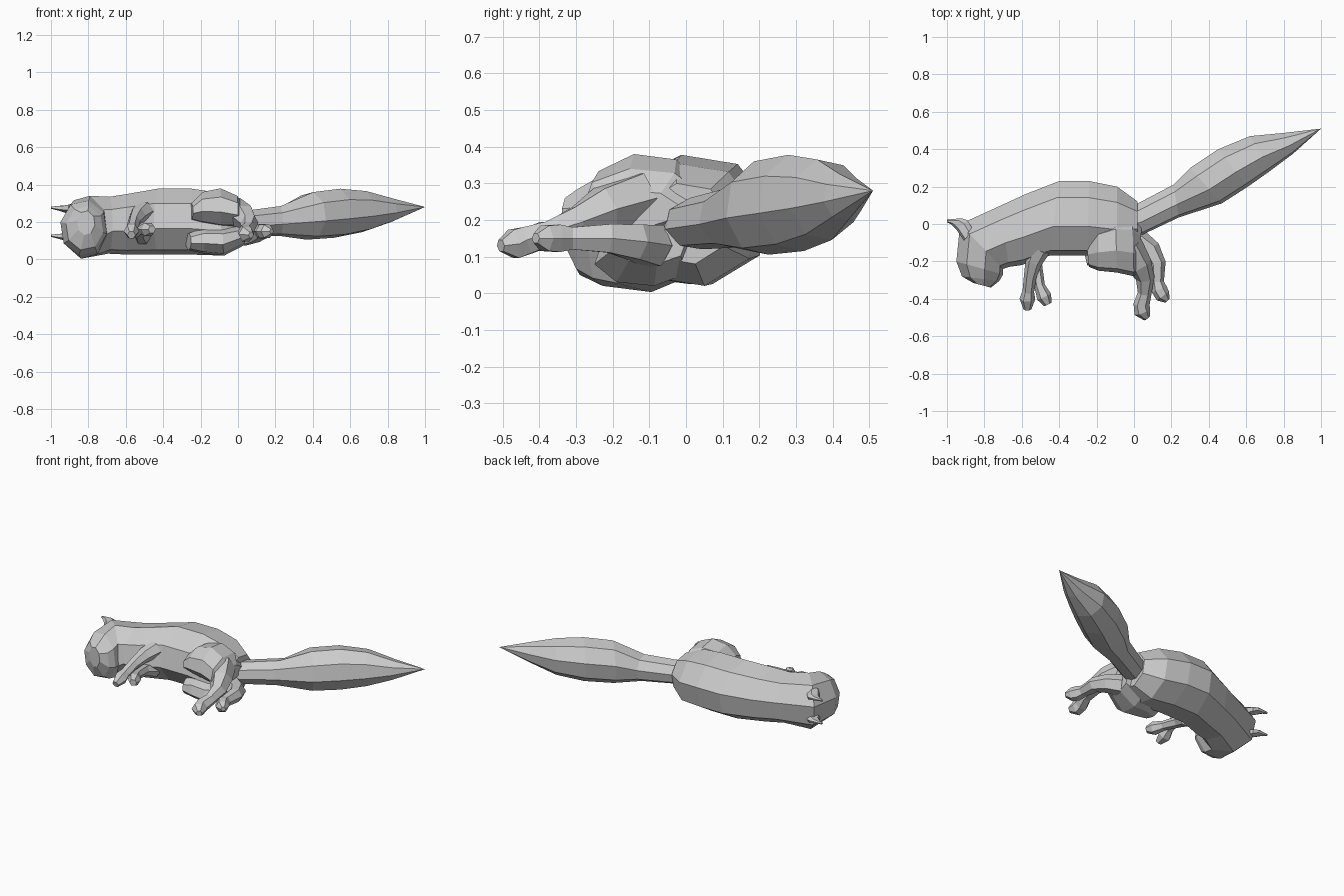
import bpy, bmesh, math
from mathutils import Vector


def skin(name, rings):
    """Bridge closed rings of points, cap both ends, keep faces flat."""
    bm = bmesh.new()
    vs = [[bm.verts.new(p) for p in r] for r in rings]
    n = len(vs[0])
    for a, b in zip(vs, vs[1:]):
        for i in range(n):
            j = (i + 1) % n
            bm.faces.new((a[i], a[j], b[j], b[i]))
    bm.faces.new(vs[0][::-1])
    bm.faces.new(vs[-1])
    bmesh.ops.remove_doubles(bm, verts=bm.verts, dist=0.0005)
    bmesh.ops.recalc_face_normals(bm, faces=bm.faces)
    me = bpy.data.meshes.new(name)
    bm.to_mesh(me)
    bm.free()
    ob = bpy.data.objects.new(name, me)
    bpy.context.collection.objects.link(ob)
    return ob


def slab(px, py, qx, qy, z0, z1, n=8, roll=12):
    """Rolled n-gon ring spanning edge point p to edge point q in plan, z0 to z1."""
    c = Vector(((px + qx) / 2, (py + qy) / 2, (z0 + z1) / 2))
    u = Vector(((px - qx) / 2, (py - qy) / 2, 0)) * 1.02
    w = Vector((0, 0, (z1 - z0) / 2)) * 1.02
    angles = [math.radians(roll + 360 * i / n) for i in range(n)]
    return [c + u * math.cos(a) + w * math.sin(a) for a in angles]


def limb(name, path, n=6):
    """Tapered tube through (x, y, z, radius) points."""
    pts = [Vector(p[:3]) for p in path]
    rings = []
    for i, p in enumerate(pts):
        d = (pts[min(i + 1, len(pts) - 1)] - pts[max(i - 1, 0)]).normalized()
        u = d.cross(Vector((0, 0, 1))).normalized()
        v = d.cross(u)
        rings.append([p + (u * math.cos(t) + v * math.sin(t)) * path[i][3]
                      for t in (2 * math.pi * k / n for k in range(n))])
    return skin(name, rings)


# Body and head, from rump to snout
skin("body_and_head", [slab(*r) for r in (
    (0.02, 0.12, 0.02, -0.12, 0.08, 0.30),
    (-0.09, 0.20, -0.09, -0.18, 0.02, 0.355),
    (-0.24, 0.23, -0.25, -0.17, 0.025, 0.378),
    (-0.40, 0.23, -0.45, -0.17, 0.025, 0.378),
    (-0.58, 0.16, -0.60, -0.22, 0.025, 0.35),
    (-0.71, 0.10, -0.67, -0.23, 0.03, 0.335),
    (-0.93, 0.00, -0.70, -0.24, 0.003, 0.34),
    (-0.95, -0.20, -0.70, -0.27, 0.02, 0.315),
    (-0.92, -0.28, -0.72, -0.305, 0.05, 0.285),
    (-0.86, -0.315, -0.765, -0.34, 0.13, 0.26))])

# Bushy tail
skin("tail", [slab(*r) for r in (
    (-0.05, 0.09, -0.03, -0.07, 0.13, 0.25),
    (0.02, 0.11, 0.05, -0.055, 0.12, 0.26),
    (0.21, 0.21, 0.24, 0.035, 0.125, 0.285),
    (0.30, 0.30, 0.47, 0.11, 0.105, 0.36),
    (0.45, 0.40, 0.61, 0.20, 0.115, 0.378),
    (0.62, 0.47, 0.73, 0.285, 0.145, 0.365),
    (0.80, 0.487, 0.85, 0.375, 0.20, 0.325),
    (1.0, 0.51, 1.0, 0.51, 0.28, 0.28))])

# Pair of ears
for side, z in (("upper", 0.27), ("lower", 0.12)):
    skin(side + "_ear", [slab(*r, n=6) for r in (
        (-0.86, -0.03, -0.91, -0.09, z - 0.03, z + 0.03),
        (-0.89, 0.02, -0.95, -0.03, z - 0.02, z + 0.02),
        (-0.92, 0.03, -0.98, 0.00, z - 0.01, z + 0.018),
        (-1.0, 0.025, -1.0, 0.01, z, z + 0.012))])

# Thighs
skin("upper_thigh", [slab(*r) for r in (
    (-0.26, -0.06, -0.24, -0.23, 0.21, 0.30),
    (-0.19, 0.00, -0.19, -0.25, 0.19, 0.36),
    (-0.10, 0.04, -0.09, -0.26, 0.17, 0.38),
    (-0.01, 0.04, 0.00, -0.28, 0.17, 0.34),
    (0.04, -0.02, 0.03, -0.24, 0.18, 0.28))])
skin("lower_thigh", [slab(*r) for r in (
    (-0.28, -0.10, -0.25, -0.22, 0.05, 0.14),
    (-0.18, 0.00, -0.18, -0.24, 0.03, 0.17),
    (-0.07, 0.02, -0.08, -0.25, 0.02, 0.17),
    (0.05, 0.00, 0.03, -0.20, 0.08, 0.18))])

# Hind legs with feet
limb("upper_hind_leg", (
    (-0.03, -0.12, 0.26, 0.08), (0.03, -0.22, 0.23, 0.068),
    (0.06, -0.29, 0.195, 0.05), (0.057, -0.37, 0.165, 0.037),
    (0.04, -0.43, 0.145, 0.043), (0.045, -0.47, 0.135, 0.045), (0.07, -0.505, 0.13, 0.018)))
limb("lower_hind_leg", (
    (0.02, -0.09, 0.13, 0.065), (0.09, -0.14, 0.14, 0.055),
    (0.125, -0.21, 0.15, 0.045), (0.125, -0.31, 0.15, 0.035),
    (0.135, -0.35, 0.15, 0.043), (0.155, -0.385, 0.15, 0.04), (0.18, -0.41, 0.15, 0.015)))

# Front legs with paws
limb("upper_front_leg", (
    (-0.50, -0.13, 0.26, 0.055), (-0.535, -0.20, 0.235, 0.046),
    (-0.555, -0.28, 0.205, 0.034), (-0.565, -0.36, 0.17, 0.031),
    (-0.57, -0.40, 0.15, 0.042), (-0.57, -0.455, 0.13, 0.022)))
limb("lower_front_leg", (
    (-0.51, -0.13, 0.12, 0.045), (-0.525, -0.22, 0.145, 0.034),
    (-0.505, -0.33, 0.16, 0.029), (-0.48, -0.39, 0.16, 0.04), (-0.46, -0.43, 0.16, 0.022)))
